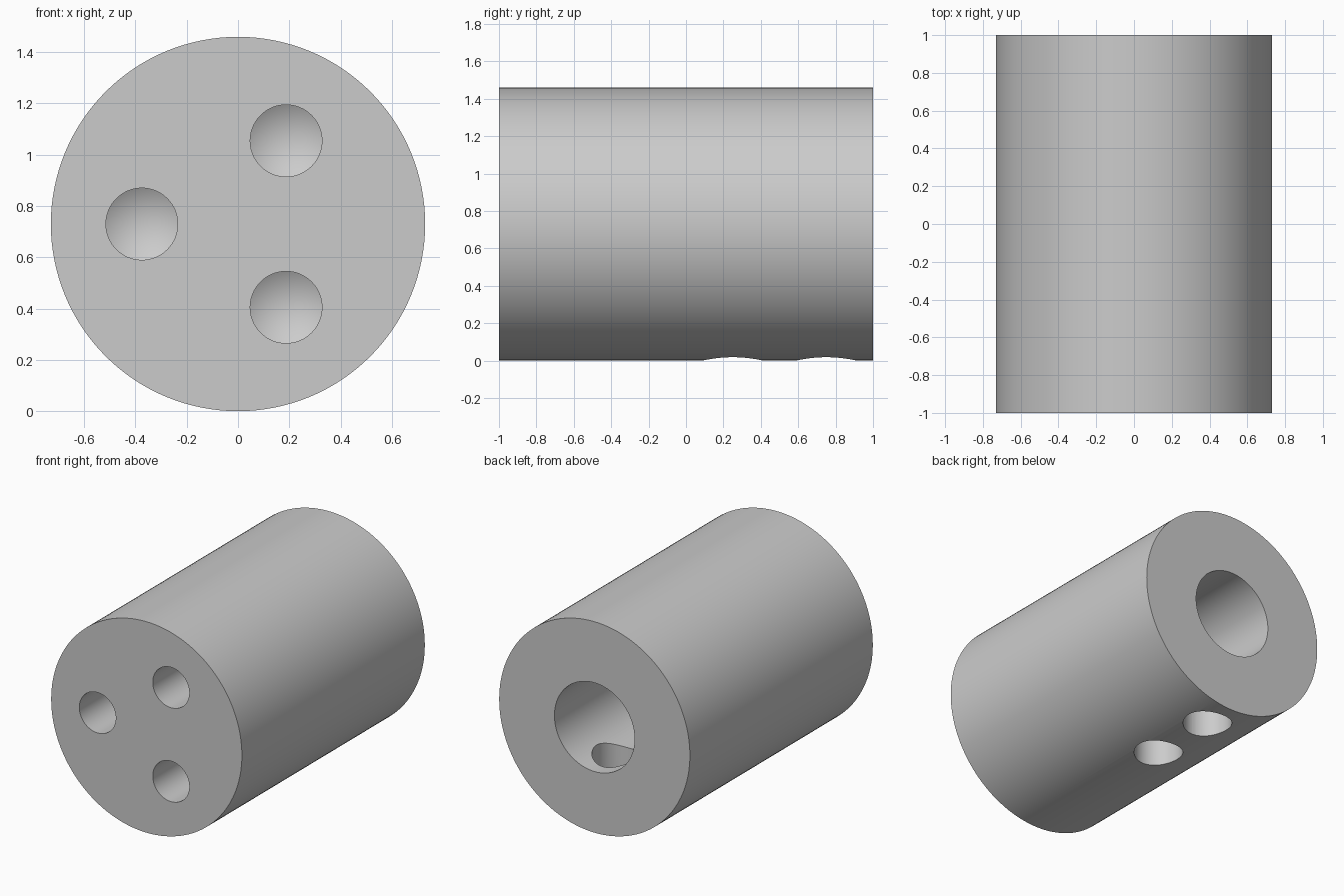
import bpy, bmesh
from math import cos, sin, tan, radians, pi
from mathutils import Matrix, Vector

default_cube = bpy.data.objects.get("Cube")
if default_cube:
    bpy.data.objects.remove(default_cube, do_unlink=True)

RADIUS = 0.73
LENGTH = 2.0
BORE_RADIUS = 0.307
BORE_DEPTH = 1.0
AXIS_Z = RADIUS
OVERSHOOT = 0.1

grey = bpy.data.materials.new("machined_grey")
grey.use_nodes = True
colour = (0.6, 0.6, 0.6, 1)
grey.diffuse_color = colour
grey.node_tree.nodes["Principled BSDF"].inputs["Base Color"].default_value = colour


def turned(name, start, direction, radius, length, tip=0.0, segments=64):
    """Solid rod from start along direction, with an optional conical tip."""
    bm = bmesh.new()
    profile = [(0, 0), (radius, 0), (radius, length), (0, length + tip)]
    verts = [bm.verts.new((r, 0, h)) for r, h in profile]
    edges = [bm.edges.new(pair) for pair in zip(verts, verts[1:])]
    bmesh.ops.spin(bm, geom=verts + edges, cent=(0, 0, 0), axis=(0, 0, 1),
                   angle=2 * pi, steps=segments)
    bmesh.ops.remove_doubles(bm, verts=bm.verts, dist=1e-5)
    # Merge the flat cap fans into single faces
    bmesh.ops.dissolve_limit(bm, angle_limit=radians(0.5),
                             verts=bm.verts, edges=bm.edges)
    bmesh.ops.recalc_face_normals(bm, faces=bm.faces)
    turn = Vector(direction).to_track_quat("Z", "Y").to_matrix().to_4x4()
    bm.transform(Matrix.Translation(start) @ turn)
    mesh = bpy.data.meshes.new(name)
    bm.to_mesh(mesh)
    bm.free()
    mesh.materials.append(grey)
    obj = bpy.data.objects.new(name, mesh)
    bpy.context.collection.objects.link(obj)
    return obj


def cut(target, cutter):
    """Subtract the cutter from the target and discard it."""
    cutter.hide_render = True
    modifier = target.modifiers.new(cutter.name, "BOOLEAN")
    modifier.operation = "DIFFERENCE"
    modifier.solver = "EXACT"
    modifier.object = cutter
    bpy.context.view_layer.objects.active = target
    bpy.ops.object.modifier_apply(modifier=modifier.name)
    bpy.data.objects.remove(cutter, do_unlink=True)


# Main round body, lying along y
body = turned("cylinder_body", (0, -LENGTH / 2, AXIS_Z), (0, 1, 0),
              RADIUS, LENGTH, segments=128)

# Wide central bore from the back
cut(body, turned("back_bore", (0, LENGTH / 2 + OVERSHOOT, AXIS_Z), (0, -1, 0),
                 BORE_RADIUS, BORE_DEPTH + OVERSHOOT, segments=96))

# Three drilled holes in the front, with conical ends
HOLE_RADIUS = 0.14
for i in range(3):
    angle = pi + i * 2 * pi / 3
    start = (0.375 * cos(angle), -LENGTH / 2 - OVERSHOOT,
             AXIS_Z + 0.375 * sin(angle))
    cut(body, turned("front_hole", start, (0, 1, 0), HOLE_RADIUS,
                     0.5 + OVERSHOOT, tip=HOLE_RADIUS / tan(radians(59))))

# Two cross holes from the underside into the bore
for y in (0.25, 0.75):
    cut(body, turned("cross_hole", (0, y, -OVERSHOOT), (0, 0, 1),
                     0.16, AXIS_Z + OVERSHOOT))

# Smooth round walls with crisp rims
bpy.ops.object.select_all(action="DESELECT")
body.select_set(True)
bpy.context.view_layer.objects.active = body
bpy.ops.object.shade_smooth_by_angle(angle=radians(30))
